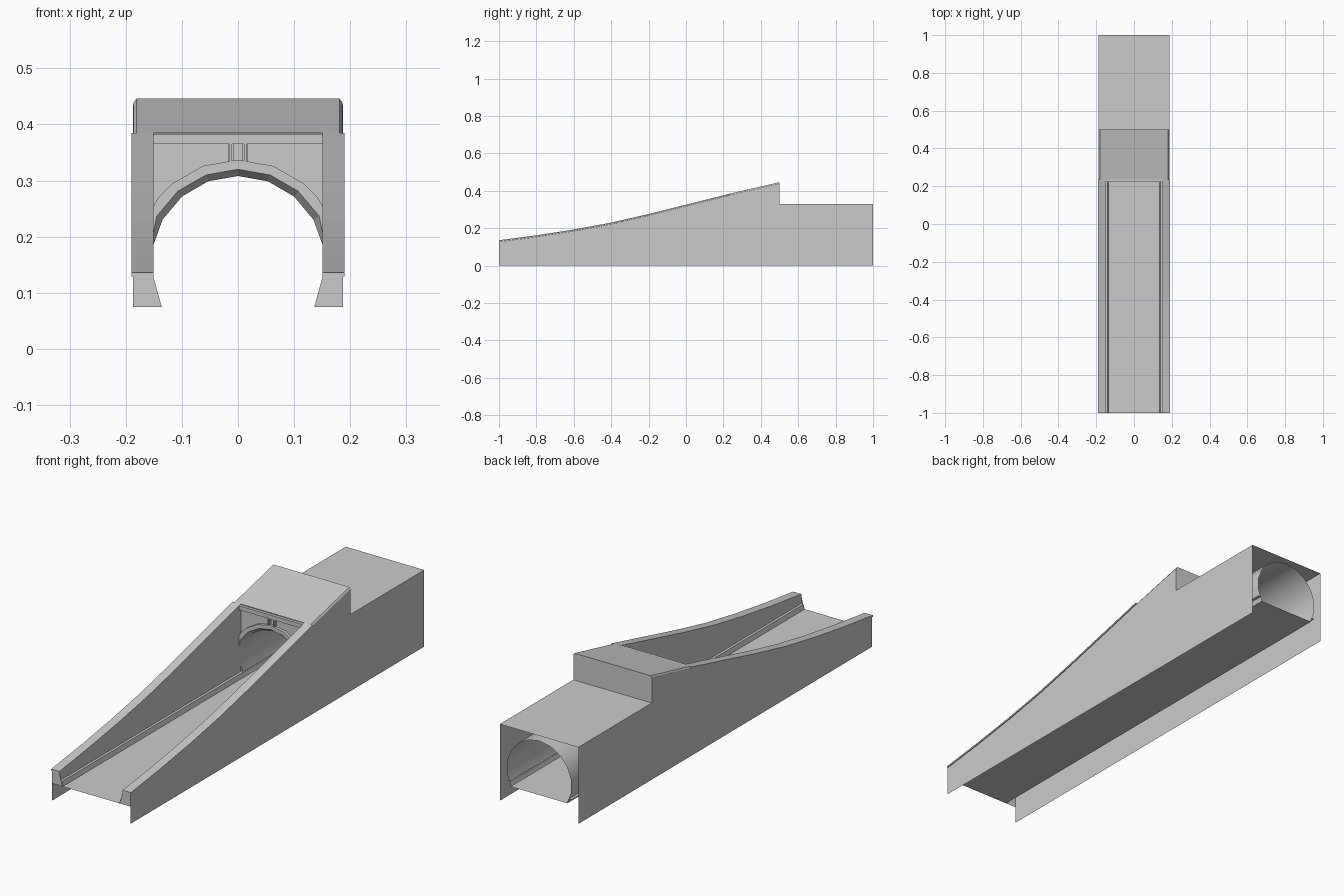
import bpy, bmesh, math

if "Cube" in bpy.data.objects:
    bpy.data.objects.remove(bpy.data.objects["Cube"])

# Sloping top line of the ramp, as (y, z)
SLOPE = [(-1, .136), (-.8, .162), (-.6, .193), (-.4, .230), (-.2, .276),
         (0, .326), (.2, .376), (.235, .385), (.5, .446)]
RIM_END = SLOPE[:8]
FLOOR, OUT, INN = .075, .187, .151


def make(name, verts, faces, mirror=True, smooth=False):
    me = bpy.data.meshes.new(name)
    me.from_pydata(verts, [], faces)
    bm = bmesh.new()
    bm.from_mesh(me)
    bmesh.ops.remove_doubles(bm, verts=bm.verts, dist=1e-5)
    bmesh.ops.recalc_face_normals(bm, faces=bm.faces)
    bm.to_mesh(me)
    bm.free()
    ob = bpy.data.objects.new(name, me)
    bpy.context.collection.objects.link(ob)
    if mirror:
        m = ob.modifiers.new("Mirror", "MIRROR")
        m.merge_threshold = 1e-4
    if smooth:
        bpy.context.view_layer.objects.active = ob
        ob.select_set(True)
        bpy.ops.object.shade_smooth_by_angle(angle=math.radians(35))
        ob.select_set(False)
    return ob


def loft(name, rows, closed=False, caps=False, **kw):
    """Skin neighbouring rows of points with quads."""
    n = len(rows[0])
    verts = [p for r in rows for p in r]
    faces = []
    for i in range(len(rows) - 1):
        for j in range(n if closed else n - 1):
            k = (j + 1) % n
            faces.append((i*n + j, i*n + k, (i+1)*n + k, (i+1)*n + j))
    if caps:
        faces += [tuple(range(n)), tuple((len(rows)-1)*n + j for j in range(n))]
    return make(name, verts, faces, **kw)


def extrude(name, profile, ys, **kw):
    """Sweep an (x, z) profile along y."""
    return loft(name, [[(x, y, z) for x, z in profile] for y in ys], **kw)


def box(name, x0, x1, y0, y1, z0, z1, **kw):
    return extrude(name, [(x0, z0), (x1, z0), (x1, z1), (x0, z1)], (y0, y1),
                   closed=True, caps=True, **kw)


def arc(r, a0, a1, zc=.153, step=20):
    return [(r*math.sin(math.radians(a)), zc + r*math.cos(math.radians(a)))
            for a in range(a0, a1 + 1, step)]


# Outer side walls of the ramp, down to the ground
loft("side_wall", [[(OUT, y, 0), (OUT, y, z - .008)] for y, z in SLOPE])

# Inner retaining walls, from curb to coping
loft("inner_wall", [[(INN, y, .095), (INN, y, z - .007)] for y, z in RIM_END])

# Overhanging coping on the walls
loft("wall_coping", [[(INN, y, z - .007), (.19, y, z - .007), (.19, y, z), (INN, y, z)]
                     for y, z in RIM_END], closed=True, caps=True)

# Track floor with raised curbs, running the full length
extrude("floor_and_curb", [(0, FLOOR), (.135, FLOOR), (.140, .095), (.153, .095)], (-1, 1))

# End faces of the walls at the low end
make("wall_end", [(OUT, -1, FLOOR), (OUT, -1, .129), (INN, -1, .129), (.136, -1, FLOOR)],
     [(0, 1, 2, 3)])

# Sloping roof with chamfered long edges
loft("portal_roof", [[(0, y, z), (.181, y, z), (.186, y, z - .007), (OUT, y, z - .012)]
                     for y, z in SLOPE[-2:]])

# Back wall of the raised portal
make("portal_back_wall", [(0, .5, .33), (OUT, .5, .33), (OUT, .5, .434), (.186, .5, .439),
                          (.181, .5, .446), (0, .5, .446)], [(0, 1, 2, 3, 4, 5)])

# Rear box covering the tunnel
extrude("tunnel_cover", [(0, .33), (OUT, .33), (OUT, 0)], (.5, 1))

# Round tunnel lining, faceted
extrude("tunnel_lining", arc(.155, 0, 120), (.235, 1), smooth=True)

# Head wall above the arch: skin between the arch and the lintel line
arch_in = arc(.167, 0, 60) + [(INN, .205)]
arch_out = arc(.184, 0, 40) + [(.142, .270), (INN, .254)]
loft("head_wall", [[(x, .235, z) for x, z in arch_out],
                   [(x, .235, .384) for x, z in arch_out]])

# Projecting arch ring and its splayed soffit
loft("arch_ring", [[(x, .235, z) for x, z in arch_out],
                   [(x, .222, z) for x, z in arch_out],
                   [(x, .222, z) for x, z in arch_in]])
soffit = arc(.155, 0, 80)
loft("arch_soffit", [[(x, .222, z) for x, z in arch_in],
                     [(x, .24, z) for x, z in soffit]])

# Lintel and paired short posts over the arch
box("portal_lintel", -INN, INN, .222, .236, .365, .3825, mirror=False)
box("lintel_post", .008, .018, .226, .236, .334, .366)
box("lintel_post_core", .011, .015, .222, .227, .334, .366)
